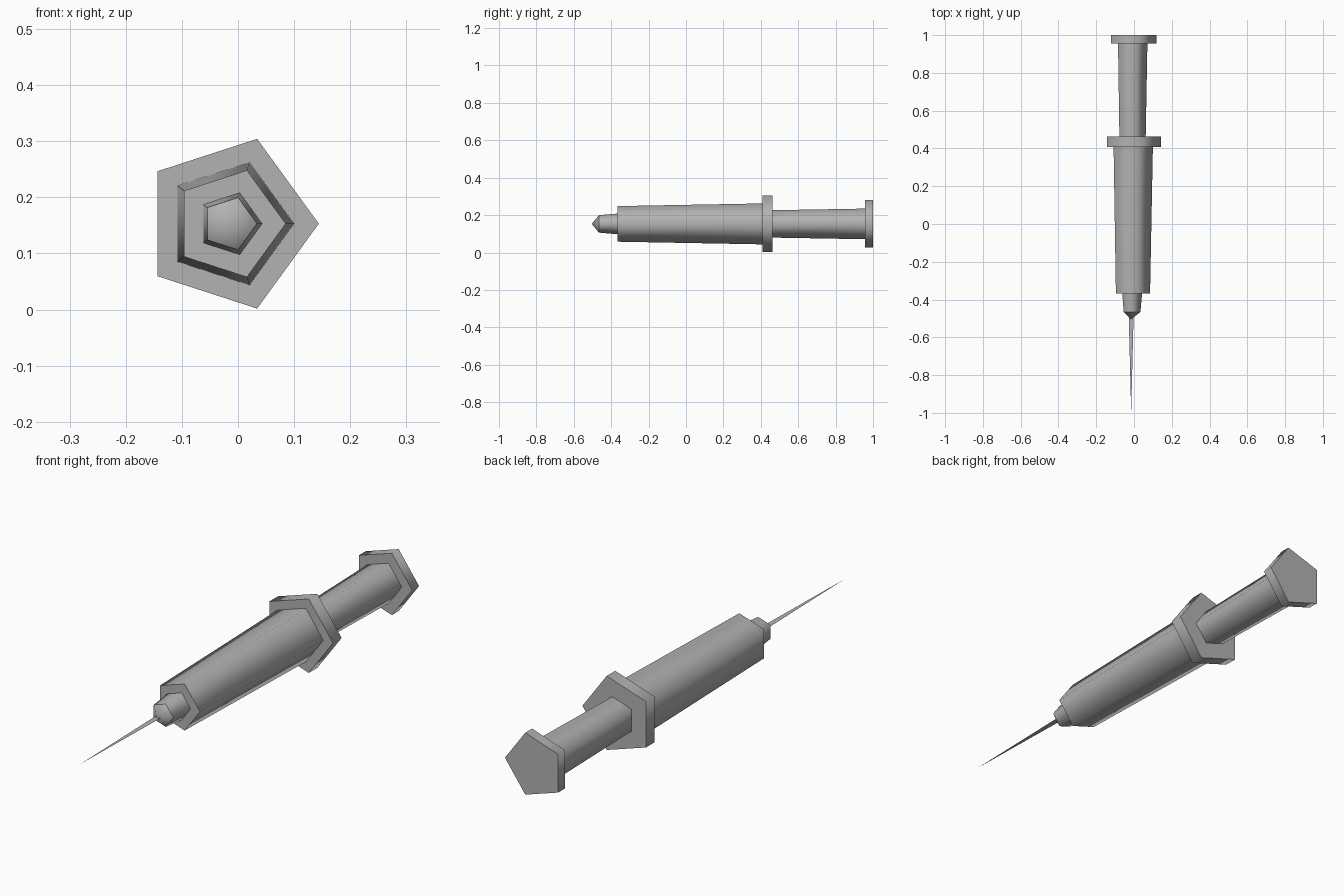
import bpy
import bmesh
from math import cos, sin, tau, radians

cube = bpy.data.objects.get("Cube")
if cube:
    bpy.data.objects.remove(cube, do_unlink=True)

AXIS_X, AXIS_Z = -0.015, 0.153
SIDES = 5

grey = bpy.data.materials.new("plain grey")
grey.use_nodes = True
colour = (0.45, 0.45, 0.45, 1)
grey.diffuse_color = colour
grey.node_tree.nodes["Principled BSDF"].inputs["Base Color"].default_value = colour


def finish(name, bm, smooth=True):
    """Turn a bmesh into a named grey object on the syringe axis."""
    mesh = bpy.data.meshes.new(name)
    bm.to_mesh(mesh)
    bm.free()
    mesh.materials.append(grey)
    obj = bpy.data.objects.new(name, mesh)
    obj.location = (AXIS_X, 0, AXIS_Z)
    bpy.context.collection.objects.link(obj)
    if smooth:
        bpy.ops.object.select_all(action='DESELECT')
        obj.select_set(True)
        bpy.context.view_layer.objects.active = obj
        bpy.ops.object.shade_smooth_by_angle(angle=radians(80))
    return obj


def prism(name, y0, r0, y1, r1):
    """Tapered five-sided section along y, one corner pointing to +x."""
    bm = bmesh.new()

    def ring(y, r):
        if r == 0:
            return [bm.verts.new((0, y, 0))]
        return [bm.verts.new((r * cos(tau * i / SIDES), y, r * sin(tau * i / SIDES)))
                for i in range(SIDES)]

    front, back = ring(y0, r0), ring(y1, r1)
    for i in range(SIDES):
        j = (i + 1) % SIDES
        if r0 == 0:
            bm.faces.new((front[0], back[i], back[j]))
        else:
            bm.faces.new((front[i], front[j], back[j], back[i]))
    for cap in (front, back):
        if len(cap) > 1:
            bm.faces.new(cap)
    bmesh.ops.recalc_face_normals(bm, faces=bm.faces)
    return finish(name, bm)


# Body, front to back
prism("nozzle_tip", -0.504, 0, -0.466, 0.049)
prism("nozzle", -0.466, 0.049, -0.367, 0.058)
prism("barrel", -0.367, 0.1, 0.408, 0.115)
prism("finger_flange", 0.408, 0.159, 0.463, 0.159)
prism("plunger_rod", 0.463, 0.077, 0.956, 0.086)
prism("plunger_cap", 0.956, 0.133, 1.0, 0.133)

# Flat tapering needle
bm = bmesh.new()
bm.faces.new([bm.verts.new(p) for p in
              ((0, -1, 0), (0.013, -0.48, 0), (-0.013, -0.48, 0))])
finish("needle", bm, smooth=False)
